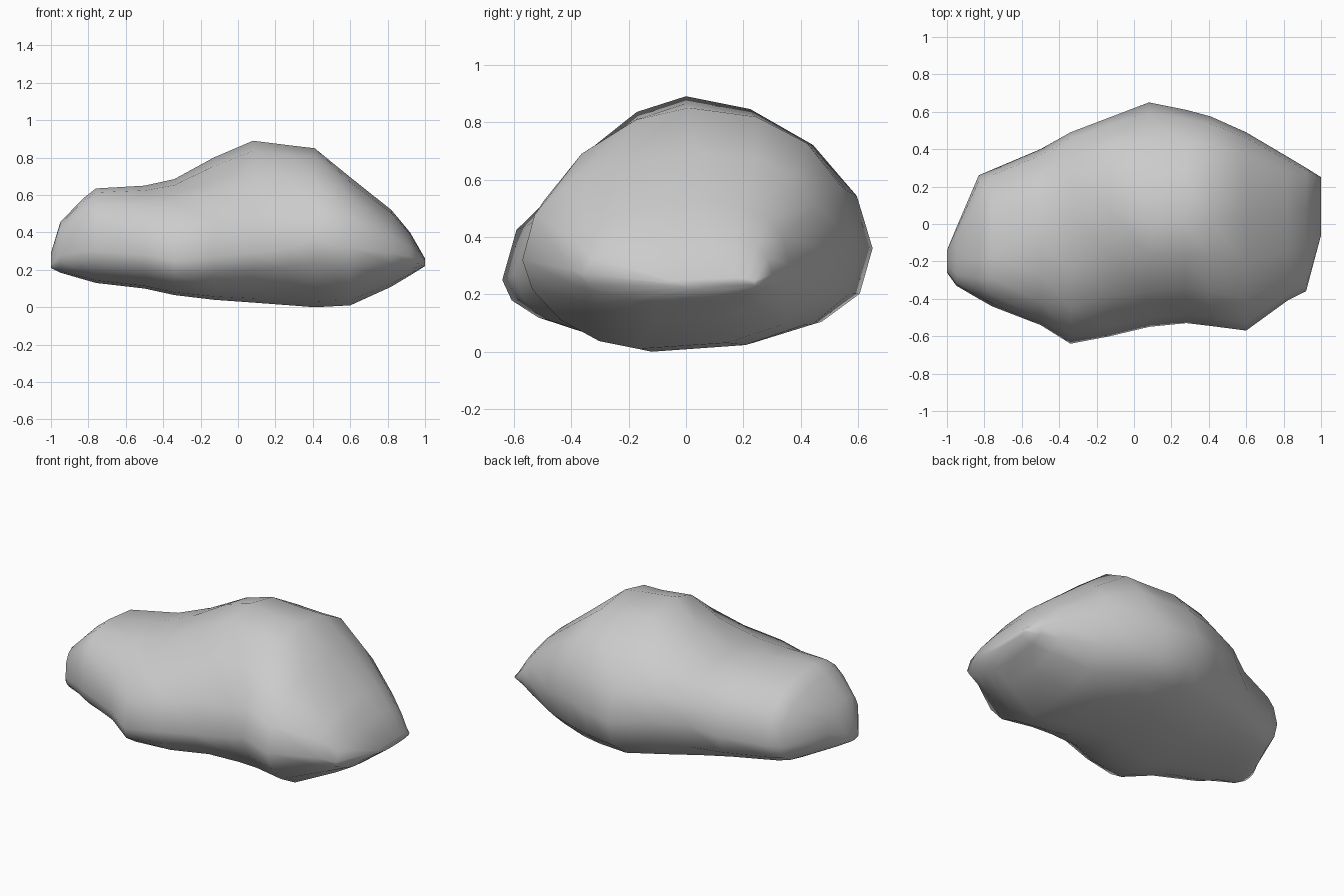
import bpy, bmesh, math

# Cross-sections along x: x, front (y, z), back (y, z), top (y, z), bottom z,
# then roundness of the upper front and upper back quarters
SECTIONS = [
    (-1.00, -.26, .23, -.14, .25, -.20, .29, .21, 2.0, 2.0),
    (-0.95, -.33, .28, -.02, .31, -.20, .455, .185, 3.0, 2.2),
    (-0.83, -.40, .30, .26, .30, -.19, .58, .15, 2.6, 2.3),
    (-0.76, -.44, .30, .29, .30, -.17, .635, .13, 2.4, 2.4),
    (-0.50, -.54, .28, .40, .33, -.08, .65, .10, 2.2, 2.3),
    (-0.34, -.64, .25, .49, .40, .04, .685, .065, 2.1, 2.2),
    (-0.13, -.60, .27, .57, .39, .08, .80, .04, 1.75, 2.0),
    (0.08, -.55, .29, .65, .36, .00, .89, .025, 1.65, 1.8),
    (0.28, -.53, .32, .61, .37, .00, .865, .01, 1.65, 2.0),
    (0.41, -.545, .36, .575, .39, .01, .85, .00, 1.75, 2.2),
    (0.60, -.57, .32, .49, .36, .04, .695, .01, 2.2, 2.4),
    (0.82, -.41, .29, .36, .30, .05, .52, .11, 2.2, 2.4),
    (0.92, -.36, .27, .30, .27, .08, .40, .17, 2.2, 2.3),
    (1.00, -.06, .24, .25, .24, .12, .26, .22, 2.0, 2.0),
]
SEGMENTS = 16


def ring(x, yf, zf, yk, zk, yt, zt, zb, nf, nb):
    """Four superellipse quarters joining front, top, back and bottom."""
    pts = []
    yb = (yf + yk) / 2 - 0.12 * (yk - yf)
    for i in range(SEGMENTS):
        a = 2 * math.pi * i / SEGMENTS
        c, s = math.cos(a), math.sin(a)
        if s > 0:
            n = nb if c > 0 else nf
        elif c > 0:
            n = 2.55
        else:
            n = 2.0 if x < 0 else 1.75
        u, v = abs(c) ** (2 / n), abs(s) ** (2 / n)
        side_y, side_z = (yk, zk) if c > 0 else (yf, zf)
        mid_y, mid_z = (yt, zt) if s > 0 else (yb, zb)
        pts.append((x, mid_y + (side_y - mid_y) * u,
                    side_z + (mid_z - side_z) * v))
    return pts


# Boulder body lofted through the sections
bm = bmesh.new()
rings = [[bm.verts.new(p) for p in ring(*s)] for s in SECTIONS]
for r0, r1 in zip(rings, rings[1:]):
    for i in range(SEGMENTS):
        j = (i + 1) % SEGMENTS
        bm.faces.new((r0[i], r0[j], r1[j], r1[i]))

# End caps
bm.faces.new(rings[0])
bm.faces.new(rings[-1])
bmesh.ops.recalc_face_normals(bm, faces=bm.faces)
for f in bm.faces:
    f.smooth = True
mesh = bpy.data.meshes.new("boulder")
bm.to_mesh(mesh)
bm.free()
boulder = bpy.data.objects.new("boulder", mesh)
bpy.context.collection.objects.link(boulder)
